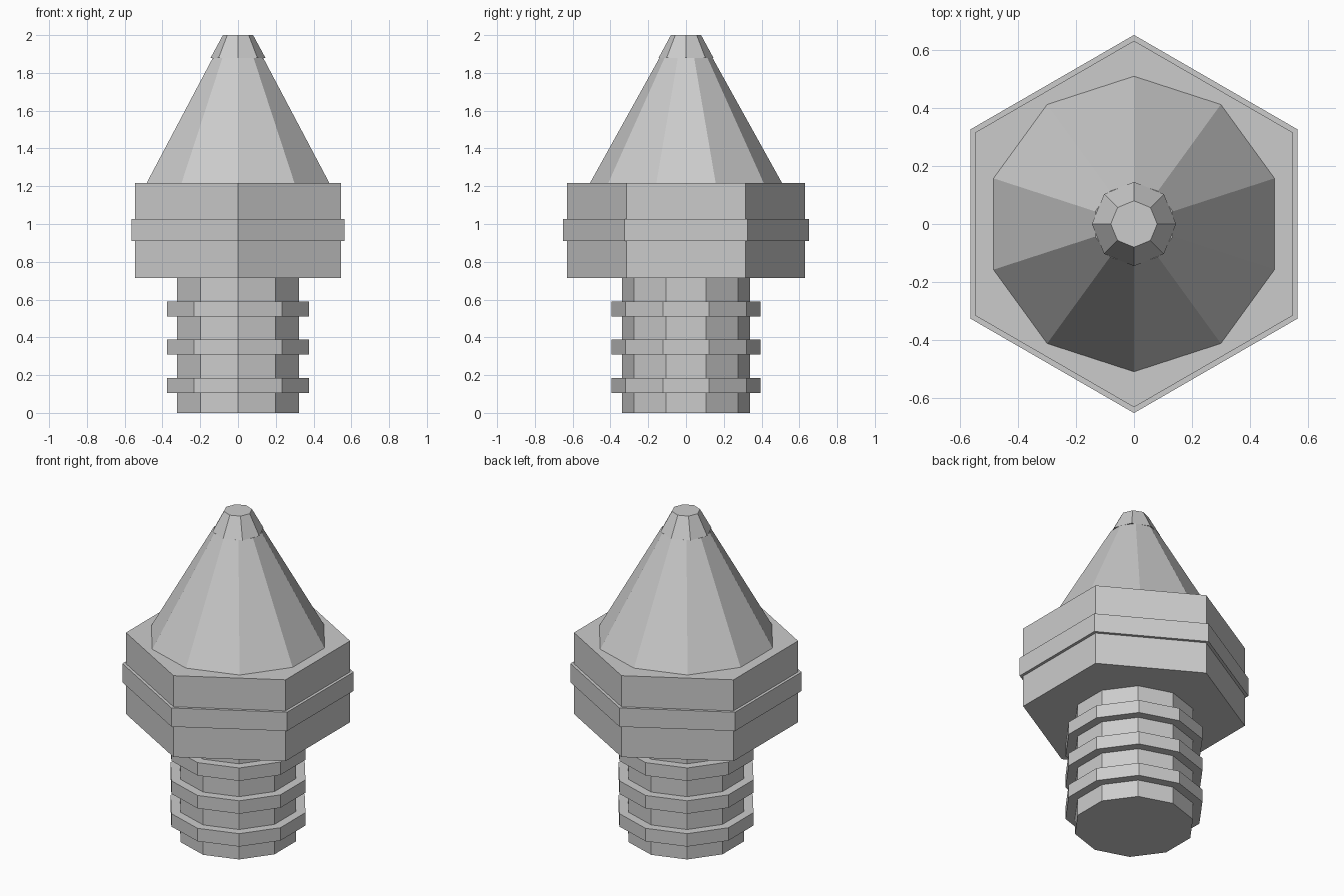
import bpy
from math import pi

default = bpy.data.objects.get("Cube")
if default:
    bpy.data.objects.remove(default, do_unlink=True)

# Single flat metal colour
metal = bpy.data.materials.new("grey_metal")
metal.use_nodes = True
grey = (0.6, 0.6, 0.6, 1)
metal.diffuse_color = grey
metal.node_tree.nodes["Principled BSDF"].inputs["Base Color"].default_value = grey


def frustum(name, sides, z0, z1, r0, r1=None):
    """Faceted prism or tapered cone with a corner on the y axis."""
    bpy.ops.mesh.primitive_cone_add(
        vertices=sides, radius1=r0, radius2=r0 if r1 is None else r1,
        depth=z1 - z0, location=(0, 0, (z0 + z1) / 2))
    obj = bpy.context.object
    obj.name = name
    obj.data.materials.append(metal)
    return obj


# Threaded shank with three raised rings
frustum("shank", 10, 0, 0.72, 0.34)
for i in range(3):
    z = 0.105 + i * 0.203
    frustum(f"thread_ring_{i + 1}", 10, z, z + 0.08, 0.395)

# Hexagonal body and its middle band
frustum("hex_body", 6, 0.715, 1.218, 0.63)
frustum("hex_band", 6, 0.91, 1.026, 0.65)

# Tapered cone and its small eight-sided tip
frustum("cone", 10, 1.218, 1.88, 0.508, 0.14)
frustum("tip", 8, 1.88, 2.0, 0.145, 0.08)
